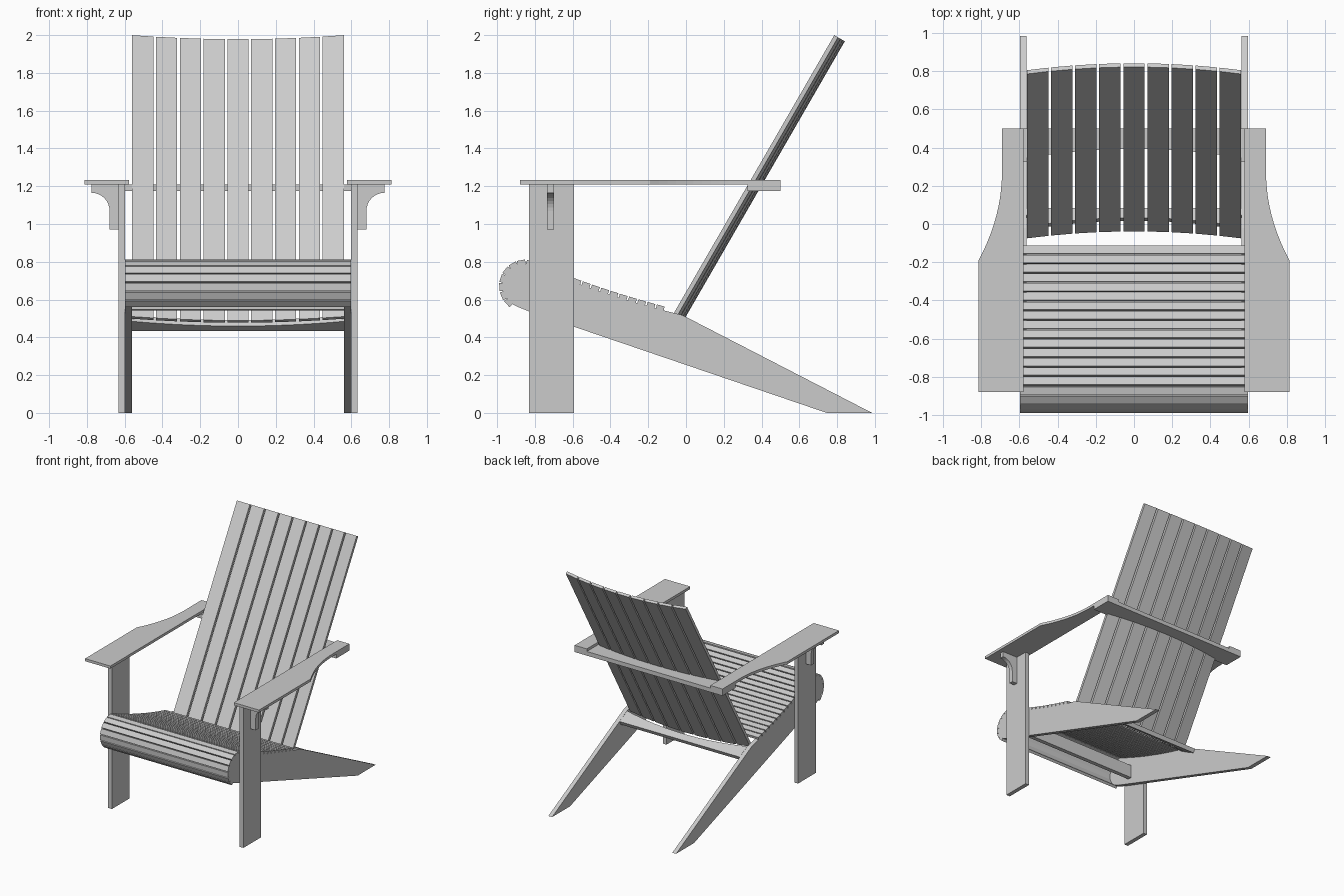
import bpy, bmesh, math
from mathutils import Vector

cube = bpy.data.objects.get("Cube")
if cube:
    bpy.data.objects.remove(cube)

GREY = (0.6, 0.6, 0.6, 1)
wood = bpy.data.materials.new("grey_wood")
wood.use_nodes = True
wood.diffuse_color = GREY
wood.node_tree.nodes["Principled BSDF"].inputs["Base Color"].default_value = GREY


def prism(name, base, sweep):
    """Extrude a planar outline of 3D points along the sweep vector."""
    bm = bmesh.new()
    face = bm.faces.new([bm.verts.new(p) for p in base])
    out = bmesh.ops.extrude_face_region(bm, geom=[face])
    moved = [v for v in out["geom"] if isinstance(v, bmesh.types.BMVert)]
    bmesh.ops.translate(bm, verts=moved, vec=sweep)
    if not face.is_valid or len(bm.faces) < len(base) + 2:
        bm.faces.new([v for v in bm.verts if v not in moved])
    bmesh.ops.recalc_face_normals(bm, faces=bm.faces)
    mesh = bpy.data.meshes.new(name)
    bm.to_mesh(mesh)
    bm.free()
    mesh.materials.append(wood)
    obj = bpy.data.objects.new(name, mesh)
    bpy.context.collection.objects.link(obj)
    return obj


def along_x(name, yz, x0, x1):
    return prism(name, [(x0, y, z) for y, z in yz], (x1 - x0, 0, 0))


def along_z(name, xy, z0, z1):
    return prism(name, [(x, y, z0) for x, y in xy], (0, 0, z1 - z0))


def rect(a0, a1, b0, b1):
    return [(a0, b0), (a1, b0), (a1, b1), (a0, b1)]


# Seat line: rolled front edge followed by a gently dished seat
NOSE, R = Vector((-0.85, 0.672)), 0.14
THICK = 0.022


def nose(deg, r=R):
    a = math.radians(deg)
    return NOSE + Vector((math.cos(a), math.sin(a))) * r


def seat_z(y):
    t = (y + 0.84) / 0.77
    return 0.811 - 0.325 * t + 0.066 * t * t


def seat_slat(name, a, b):
    d = (b - a).normalized()
    inward = Vector((d.y, -d.x)) * THICK
    along_x(name, [a, b, b + inward, a + inward], -0.597, 0.597)


STEP = 20.7
for i in range(7):
    a = 91 + i * STEP
    seat_slat(f"nose_slat_{i + 1}", nose(a + STEP - 3), nose(a))

PITCH = 0.049
for i in range(15):
    y0 = -0.84 + i * PITCH
    y1 = y0 + PITCH - 0.008
    seat_slat(f"seat_slat_{i + 1}", Vector((y0, seat_z(y0))), Vector((y1, seat_z(y1))))

# Side rails: rounded nose, dished top, long rear leg
outline = [nose(a, R - THICK) for a in range(250, 89, -10)]
outline += [(y / 100, seat_z(y / 100) - THICK) for y in range(-82, -8, 6)]
outline += [(-0.02, 0.518), (0.0, 0.508), (0.985, 0), (0.745, 0), (-0.83, 0.537)]

# Armrest outline with a curved waist
arm = [(0.577, -0.88), (0.813, -0.88), (0.813, -0.19)]
for i in range(1, 11):
    t = i / 10
    arm.append((0.813 - 0.122 * (1 - (1 - t) ** 2), -0.19 + 0.46 * t))
arm += [(0.691, 0.5), (0.577, 0.5)]

# Arm bracket outline with a quarter-round cutout
bracket = [(0.63, 0.97), (0.68, 0.97), (0.68, 1.07)]
for i in range(1, 9):
    a = math.radians(180 - i * 90 / 8)
    bracket.append((0.775 + 0.095 * math.cos(a), 1.07 + 0.095 * math.sin(a)))
bracket += [(0.775, 1.21), (0.63, 1.21)]

for side, s in (("left", 1), ("right", -1)):
    along_x(f"side_rail_{side}", outline, s * 0.562, s * 0.597)
    along_x(f"front_leg_{side}", rect(-0.83, -0.593, 0, 1.21), s * 0.597, s * 0.632)
    along_z(f"armrest_{side}", [(s * x, y) for x, y in arm], 1.21, 1.232)
    prism(f"arm_bracket_{side}", [(s * x, -0.735, z) for x, z in bracket], (0, 0.035, 0))

# Back slats: nine boards fanned on a shallow arc and reclined
TILT = math.radians(30)
UP = Vector((0, math.sin(TILT), math.cos(TILT)))
REAR = Vector((0, math.cos(TILT), -math.sin(TILT)))
FOOT = Vector((0, -0.075, 0.51))
HALF, SAG = 0.56, 0.042


def bow(x):
    return SAG * (1 - (x / HALF) ** 2)


for i in range(9):
    xa = -HALF + i * 0.126
    xb = xa + 0.112
    base = [FOOT + Vector((x, 0, 0)) + REAR * (bow(x) + d)
            for x, d in ((xa, 0), (xb, 0), (xb, 0.023), (xa, 0.023))]
    prism(f"back_slat_{i + 1}", base, UP * 1.72)

# Arm cross rail, its front edge shaped to the back slats
xs = [-HALF + i * HALF / 8 for i in range(17)]
edge = [(x, 0.345 + 1.15 * bow(x)) for x in xs]
along_z("arm_cross_rail",
        [(-0.691, 0.325), (-HALF, 0.325)] + edge +
        [(HALF, 0.325), (0.691, 0.325), (0.691, 0.5), (-0.691, 0.5)], 1.175, 1.21)

# Lower back rail, sloping flush with the rear legs
SLOPE = 0.508 / 0.985
front = [(x, -0.045 + 1.15 * bow(x) + 0.03) for x in xs]
plank = front + [(0.562, 0.085), (-0.562, 0.085)]
prism("lower_back_rail", [(x, y, 0.508 - SLOPE * y) for x, y in plank],
      Vector((0, -SLOPE, -1)).normalized() * 0.035)

# Front stretcher under the seat
along_x("front_stretcher", rect(-0.74, -0.705, 0.548, 0.66), -0.562, 0.562)
